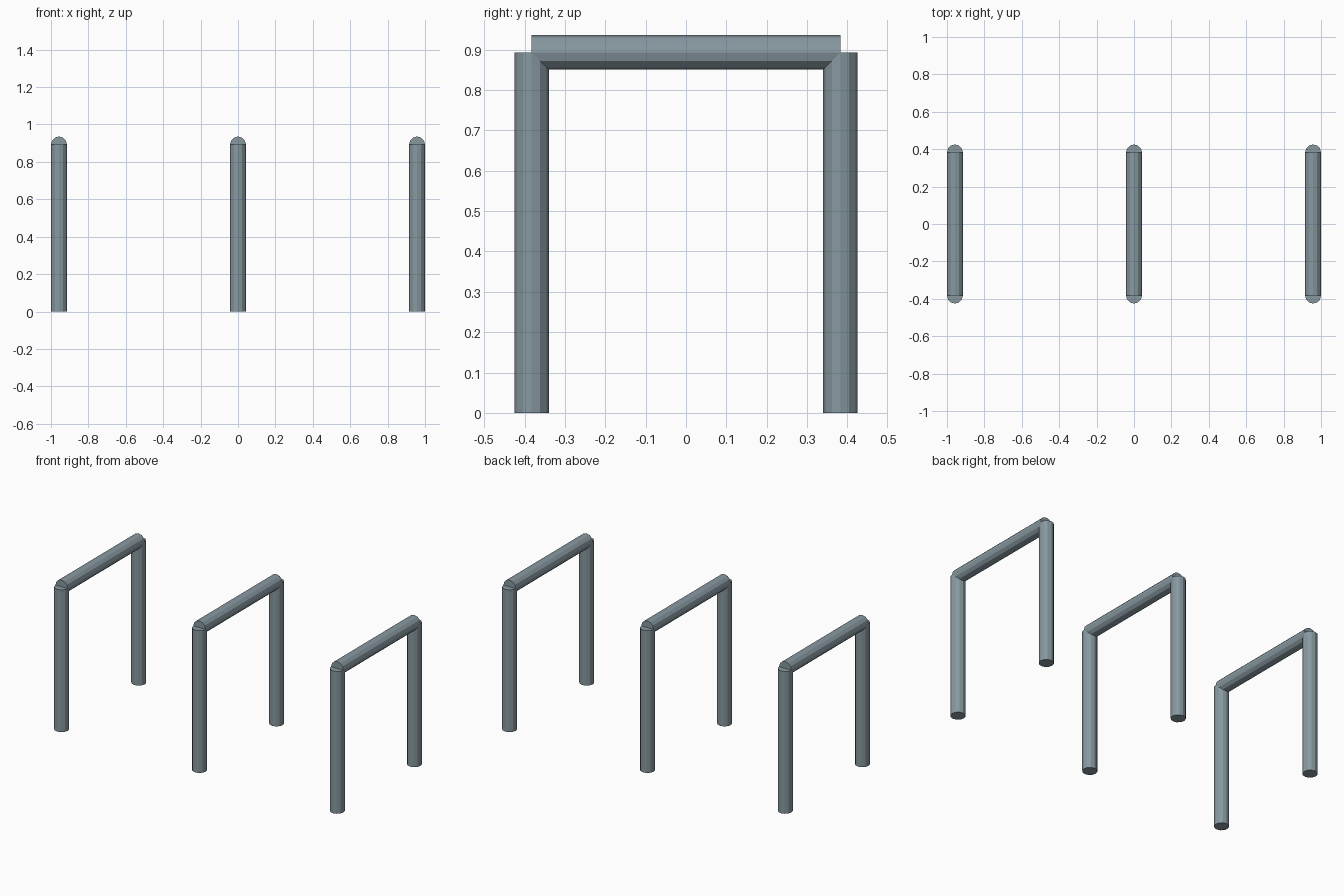
import bpy, math

if "Cube" in bpy.data.objects:
    bpy.data.objects.remove(bpy.data.objects["Cube"])

R = 0.0427        # tube radius
HALF = 0.3825     # half distance between the legs
TOP = 0.893       # leg height and bar centre line
SIDES = 12

steel = bpy.data.materials.new("blue_grey_steel")
steel.diffuse_color = (0.242, 0.314, 0.352, 1)
steel.use_nodes = True
steel.node_tree.nodes["Principled BSDF"].inputs["Base Color"].default_value = steel.diffuse_color


def tube(name, length, loc, rot=(0, 0, 0)):
    bpy.ops.mesh.primitive_cylinder_add(vertices=SIDES, radius=R, depth=length,
                                        location=loc, rotation=rot)
    ob = bpy.context.object
    ob.name = name
    ob.data.materials.append(steel)
    return ob


# Three identical hoops: two legs and a crossbar each
for label, x in (("left", -1 + R), ("middle", 0), ("right", 1 - R)):
    for side, y in (("front", -HALF), ("back", HALF)):
        tube(f"{label}_{side}_leg", TOP, (x, y, TOP / 2))
    tube(f"{label}_crossbar", 2 * HALF, (x, 0, TOP), (math.pi / 2, 0, 0))
